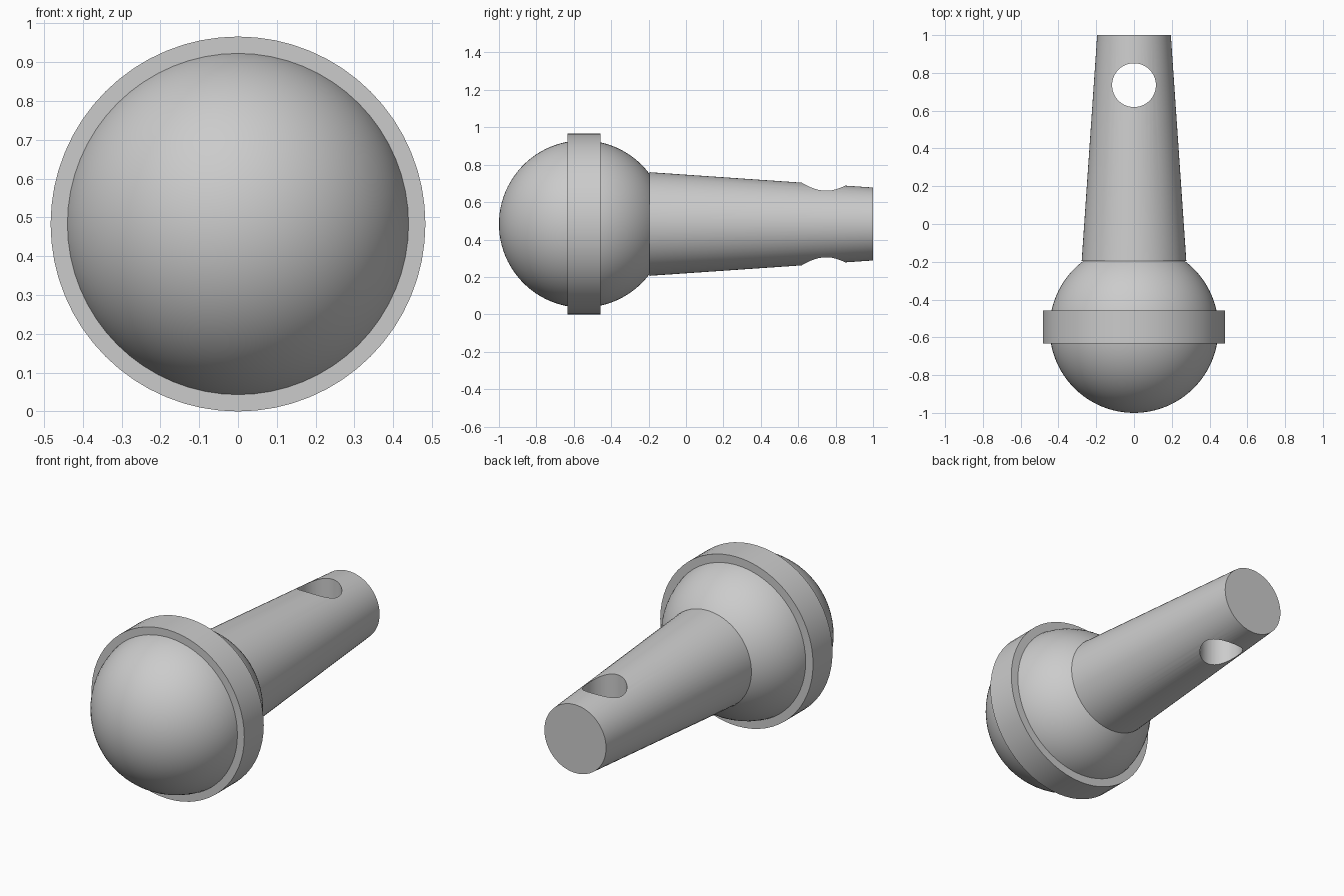
import bpy
from math import radians

cube = bpy.data.objects.get("Cube")
if cube:
    bpy.data.objects.remove(cube, do_unlink=True)

AXIS_Z = 0.483

grey = bpy.data.materials.new("light grey")
grey.use_nodes = True
colour = (0.6, 0.6, 0.6, 1)
grey.diffuse_color = colour
grey.node_tree.nodes["Principled BSDF"].inputs["Base Color"].default_value = colour


def finish(name):
    """Name, colour and smooth the active object."""
    obj = bpy.context.object
    obj.name = name
    obj.data.materials.clear()
    obj.data.materials.append(grey)
    bpy.ops.object.shade_smooth_by_angle(angle=radians(30))
    return obj


def turned(y_front, y_back, r_front, r_back):
    """Solid of revolution along y, with a radius at each end."""
    bpy.ops.mesh.primitive_cone_add(
        vertices=64, radius1=r_back, radius2=r_front, depth=y_back - y_front,
        location=(0, (y_front + y_back) / 2, AXIS_Z), rotation=(radians(90), 0, 0))
    return bpy.context.object


# Ball head, poles along the shaft axis
bpy.ops.mesh.primitive_uv_sphere_add(
    segments=64, ring_count=48, radius=0.447,
    location=(0, -0.553, AXIS_Z), rotation=(radians(90), 0, 0))
finish("ball_head")

# Collar band around the ball
turned(-0.633, -0.457, AXIS_Z, AXIS_Z)
finish("collar")

# Tapered shaft, its wide end seated on the ball
shaft = turned(-0.195, 1.0, 0.277, 0.195)

# Round hole drilled through the shaft near its end
bpy.ops.mesh.primitive_cylinder_add(
    vertices=64, radius=0.116, depth=1, location=(0, 0.735, AXIS_Z))
drill = bpy.context.object
drill.name = "hole_cutter"
drill.hide_render = True

cut = shaft.modifiers.new("hole", "BOOLEAN")
cut.object = drill
cut.solver = "EXACT"
bpy.ops.object.select_all(action="DESELECT")
shaft.select_set(True)
bpy.context.view_layer.objects.active = shaft
bpy.ops.object.modifier_apply(modifier=cut.name)
bpy.data.objects.remove(drill, do_unlink=True)
finish("shaft")
